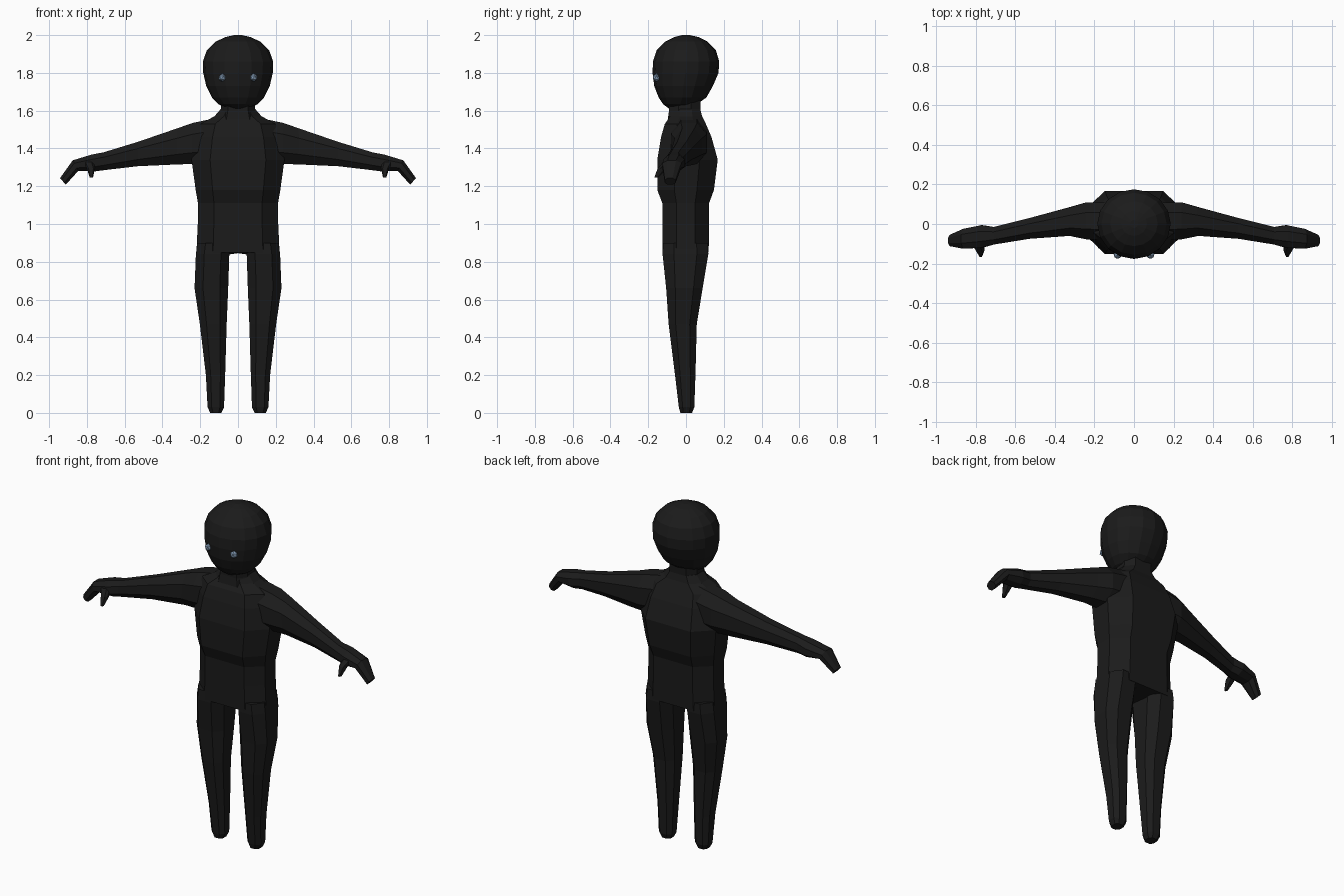
import bpy, bmesh, math
from mathutils import Vector

if "Cube" in bpy.data.objects:
    bpy.data.objects.remove(bpy.data.objects["Cube"])


def material(name, rgb):
    m = bpy.data.materials.new(name)
    m.diffuse_color = (*rgb, 1)
    m.use_nodes = True
    m.node_tree.nodes["Principled BSDF"].inputs["Base Color"].default_value = m.diffuse_color
    return m


SKIN = material("charcoal", (0.011, 0.011, 0.011))
EYE = material("pale blue", (0.22, 0.32, 0.45))


def finish(name, bm, mat):
    bmesh.ops.recalc_face_normals(bm, faces=bm.faces)
    me = bpy.data.meshes.new(name)
    bm.to_mesh(me)
    bm.free()
    me.materials.append(mat)
    ob = bpy.data.objects.new(name, me)
    bpy.context.collection.objects.link(ob)
    return ob


def loft(name, rings, side=1):
    """Skin a closed tube through rings of equal point count."""
    bm = bmesh.new()
    loops = [[bm.verts.new((p[0] * side, p[1], p[2])) for p in r] for r in rings]
    n = len(loops[0])
    for a, b in zip(loops, loops[1:]):
        for i in range(n):
            j = (i + 1) % n
            bm.faces.new((a[i], a[j], b[j], b[i]))
    bm.faces.new(loops[0])
    bm.faces.new(loops[-1])
    return finish(name, bm, SKIN)


def octagon(cu=0.6, cv=0.4):
    return [(1, cv), (cu, 1), (-cu, 1), (-1, cv), (-1, -cv), (-cu, -1), (cu, -1), (1, -cv)]


def level_ring(z, x0, x1, y0, y1, cu=0.6, cv=0.4):
    return [((x0 + x1) / 2 + u * (x1 - x0) / 2, (y0 + y1) / 2 + v * (y1 - y0) / 2, z)
            for u, v in octagon(cu, cv)]


def arm_ring(xt, zt, xb, zb, y0, y1):
    # cross-section leaning from a top edge to a bottom edge
    out = []
    for u, v in octagon(0.45, 0.45):
        t = (v + 1) / 2
        out.append((xb + (xt - xb) * t, (y0 + y1) / 2 + u * (y1 - y0) / 2, zb + (zt - zb) * t))
    return out


# torso: height, half width, front, back
torso = [(0.85, .220, -.125, .12), (1.0, .213, -.125, .122), (1.11, .212, -.125, .122),
         (1.18, .224, -.152, .148), (1.34, .246, -.152, .168), (1.46, .225, -.132, .135),
         (1.53, .200, -.112, .105), (1.57, .125, -.085, .085), (1.61, .090, -.075, .075)]
loft("torso", [level_ring(z, -w, w, f, b) for z, w, f, b in torso])

# neck
loft("neck", [level_ring(z, -w, w, f, b) for z, w, f, b in
              [(1.53, .11, -.10, .085), (1.60, .09, -.09, .075), (1.70, .09, -.09, .08)]])

# head: height, half width, front, back
head = [(1.607, .045, -.085, -.005), (1.635, .105, -.122, .06), (1.67, .138, -.145, .108),
        (1.73, .168, -.168, .142), (1.80, .184, -.177, .172), (1.86, .186, -.175, .176),
        (1.92, .165, -.155, .158), (1.965, .120, -.112, .115), (1.99, .065, -.06, .065),
        (2.0, .02, -.02, .02)]
N = 16
rings = []
for z, w, f, b in head:
    ring = []
    for i in range(N):
        a = 2 * math.pi * i / N
        ring.append((w * math.cos(a), (f + b) / 2 + (b - f) / 2 * math.sin(a), z))
    rings.append(ring)
loft("head", rings)

# crotch bridge between the legs
loft("crotch", [level_ring(.835, -.075, .075, -.085, .085), level_ring(.90, -.12, .12, -.12, .115)])
bpy.data.objects["crotch"].data.transform
for v in bpy.data.objects["crotch"].data.vertices:
    if v.co.z < .85 and abs(v.co.x) < .06:
        v.co.z = .852

leg = [(0, .088, .147, -.03, .032), (.03, .074, .161, -.038, .044), (.2, .068, .170, -.058, .050),
       (.47, .060, .202, -.092, .057), (.66, .052, .230, -.105, .088), (.84, .046, .223, -.124, .118),
       (.90, .040, .215, -.122, .116)]
# arm: top x, top z, bottom x, bottom z, front y, back y
arm = [(.12, 1.56, .15, 1.32, -.08, .11), (.24, 1.535, .24, 1.318, -.078, .11),
       (.32, 1.507, .33, 1.315, -.060, .085), (.53, 1.435, .53, 1.306, -.075, .03),
       (.71, 1.38, .71, 1.285, -.104, -.015), (.78, 1.366, .76, 1.278, -.120, -.006),
       (.875, 1.337, .845, 1.282, -.125, -.025), (.942, 1.243, .912, 1.208, -.112, -.055)]
thumb = [(.83, 1.345, .73, 1.29, -.10, 0.112), (.805, 1.325, .758, 1.275, -.145, 0.105),
         (.787, 1.272, .767, 1.245, -.168, 0.145)]

for side, tag in ((1, "left"), (-1, "right")):
    loft(tag + "_leg", [level_ring(z, a, b, f, k, .5, .5) for z, a, b, f, k in leg], side)
    loft(tag + "_arm", [arm_ring(*r) for r in arm], side)
    # thumb pointing forward and down
    loft(tag + "_thumb", [level_ring(1.335, .765, .825, -.115, -.06),
                          level_ring(1.295, .757, .80, -.150, -.10),
                          level_ring(1.245, .768, .785, -.168, -.148)], side)
    # eye bead
    bm = bmesh.new()
    bmesh.ops.create_icosphere(bm, subdivisions=1, radius=.022)
    bmesh.ops.translate(bm, verts=bm.verts, vec=Vector((.083 * side, -.156, 1.775)))
    finish(tag + "_eye", bm, EYE)
